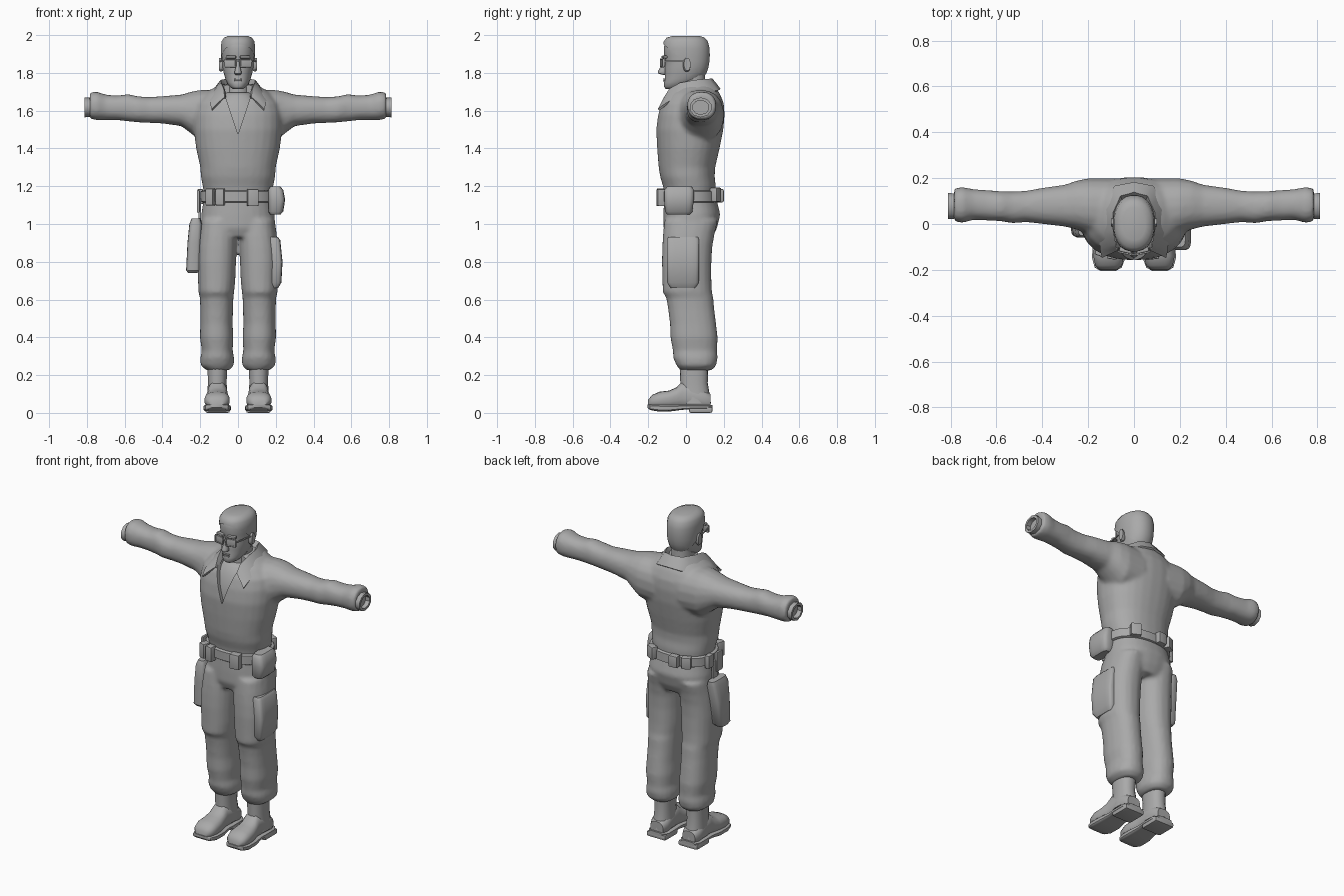
import bpy, bmesh, math
from mathutils import Vector, Matrix

grey = bpy.data.materials.new("plain_grey")
grey.diffuse_color = (0.4, 0.4, 0.4, 1)


def finish(name, bm, angle=40):
    """Turn a bmesh into a smooth shaded object with sharp creases."""
    bmesh.ops.recalc_face_normals(bm, faces=bm.faces)
    me = bpy.data.meshes.new(name)
    bm.to_mesh(me)
    bm.free()
    me.materials.append(grey)
    me.shade_smooth()
    me.set_sharp_from_angle(angle=math.radians(angle))
    ob = bpy.data.objects.new(name, me)
    bpy.context.collection.objects.link(ob)
    return ob


def loft(bm, axis, rings, n=20, p=2.3, caps=True, s=1):
    """Skin rounded sections: (position, min u, max u, min v, max v); s mirrors x."""
    loops = []
    for t, u0, u1, v0, v1 in rings:
        loop = []
        for i in range(n):
            a = 2 * math.pi * (i + 0.5) / n
            c, d = math.cos(a), math.sin(a)
            u = (u0 + u1) / 2 + (u1 - u0) / 2 * math.copysign(abs(c) ** (2 / p), c)
            v = (v0 + v1) / 2 + (v1 - v0) / 2 * math.copysign(abs(d) ** (2 / p), d)
            x, y, z = {"x": (t, u, v), "y": (u, t, v), "z": (u, v, t)}[axis]
            loop.append(bm.verts.new((x * s, y, z)))
        loops.append(loop)
    for a, b in zip(loops, loops[1:]):
        for i in range(n):
            j = (i + 1) % n
            bm.faces.new((a[i], a[j], b[j], b[i]))
    if caps:
        bm.faces.new(loops[0][::-1])
        bm.faces.new(loops[-1])
    return bm


def sym(rings):
    """Rings symmetric in x: (z, half width, y0, y1)."""
    return [(z, -h, h, a, b) for z, h, a, b in rings]


def box(name, pos, size, bevel=0.01, turn=0, tilt=0):
    bm = bmesh.new()
    bmesh.ops.create_cube(bm, size=1)
    bmesh.ops.scale(bm, vec=size, verts=bm.verts)
    bmesh.ops.bevel(bm, geom=bm.edges[:], offset=bevel, segments=2, affect='EDGES', profile=0.6)
    m = Matrix.Translation(pos) @ Matrix.Rotation(turn, 4, 'Z') @ Matrix.Rotation(tilt, 4, 'Y')
    bmesh.ops.transform(bm, matrix=m, verts=bm.verts)
    return finish(name, bm)


def apply_modifiers(ob, angle):
    dg = bpy.context.evaluated_depsgraph_get()
    me = bpy.data.meshes.new_from_object(ob.evaluated_get(dg))
    ob.modifiers.clear()
    ob.data = me
    me.shade_smooth()
    me.set_sharp_from_angle(angle=math.radians(angle))


def fuse(ob, cutter=None):
    """Blend overlapping cloth volumes into one skin, then cut it."""
    m = ob.modifiers.new("skin", 'REMESH')
    m.mode, m.voxel_size = 'VOXEL', 0.011
    m = ob.modifiers.new("soften", 'SMOOTH')
    m.factor, m.iterations = 0.5, 5
    if cutter:
        m = ob.modifiers.new("cut", 'BOOLEAN')
        m.operation, m.object, m.solver = 'DIFFERENCE', cutter, 'EXACT'
        cutter.hide_render = True
        cutter.hide_set(True)
    apply_modifiers(ob, 50)


# jacket: torso and sleeves, with a V neck cut
torso = [(1.13, .175, -.11, .155), (1.2, .187, -.122, .158), (1.25, .197, -.137, .152),
         (1.3, .2, -.145, .155), (1.4, .222, -.153, .178), (1.5, .235, -.158, .198),
         (1.58, .235, -.148, .205), (1.64, .22, -.13, .2), (1.69, .175, -.1, .18),
         (1.72, .13, -.07, .16), (1.74, .09, -.04, .13)]
sleeve = [(.08, -.07, .2, 1.43, 1.71), (.2, -.045, .2, 1.44, 1.71), (.25, -.025, .19, 1.48, 1.70),
          (.3, -.012, .172, 1.518, 1.685), (.4, 0, .158, 1.532, 1.677), (.47, .008, .145, 1.535, 1.672),
          (.53, .003, .142, 1.538, 1.676), (.58, .012, .143, 1.543, 1.688), (.64, .015, .148, 1.55, 1.68),
          (.7, .018, .152, 1.55, 1.685), (.75, .004, .162, 1.55, 1.702), (.785, .012, .155, 1.557, 1.695)]
bm = loft(bmesh.new(), "z", sym(torso), 28)
for s in (-1, 1):
    loft(bm, "x", sleeve, 18, s=s)
jacket = finish("jacket", bm)

bm = bmesh.new()
tri = [(0, 1.475), (.078, 1.71), (.06, 1.8), (-.06, 1.8), (-.078, 1.71)]
front = bm.faces.new([bm.verts.new((x, -.3, z)) for x, z in tri])
ext = bmesh.ops.extrude_face_region(bm, geom=[front])
bmesh.ops.translate(bm, vec=(0, .27, 0), verts=[v for v in ext["geom"] if isinstance(v, bmesh.types.BMVert)])
fuse(jacket, finish("neck_cutter", bm))

# undershirt showing in the neck opening
shirt = [(1.42, .15, -.135, .1), (1.5, .15, -.138, .1), (1.58, .15, -.127, .1),
         (1.64, .12, -.105, .1), (1.68, .085, -.08, .1), (1.695, .07, -.062, .1)]
finish("undershirt", loft(bmesh.new(), "z", sym(shirt), 24))

# trousers: hips and two legs
hips = [(.93, .16, -.1, .14), (.98, .195, -.12, .165), (1.05, .195, -.12, .182), (1.1, .187, -.118, .17),
        (1.16, .182, -.115, .155)]
leg = [(.225, .045, .165, -.03, .135), (.25, .022, .198, -.05, .16), (.29, .02, .2, -.068, .168),
       (.33, .028, .192, -.07, .165), (.4, .024, .202, -.083, .168), (.47, .028, .2, -.085, .16),
       (.55, .026, .2, -.095, .15), (.61, .024, .202, -.105, .145), (.64, .02, .21, -.124, .138),
       (.7, .014, .212, -.125, .135), (.8, .01, .215, -.128, .135), (.88, .006, .212, -.126, .14),
       (.95, .003, .205, -.122, .152), (1.02, .01, .195, -.115, .17)]
bm = loft(bmesh.new(), "z", sym(hips), 28)
for s in (-1, 1):
    loft(bm, "z", leg, 20, s=s)
fuse(finish("trousers", bm))

foot = [(-.2, .075, .15, .03, .07), (-.18, .052, .17, .025, .095), (-.14, .043, .178, .02, .112),
        (-.09, .045, .175, .02, .118), (-.05, .052, .167, .02, .135), (-.02, .055, .163, .02, .165),
        (.04, .054, .164, .02, .15), (.1, .052, .166, .02, .12), (.13, .065, .152, .02, .1)]
sole = [(-.205, .08, .145, .028, .045), (-.19, .053, .172, .015, .045), (-.15, .038, .183, .008, .044),
        (-.08, .037, .182, .008, .042), (-.02, .046, .172, .016, .042), (.03, .042, .174, .02, .042),
        (.11, .042, .174, .02, .042), (.14, .065, .155, .02, .042)]
for s, side in ((-1, "left"), (1, "right")):
    # boots
    bm = loft(bmesh.new(), "y", foot, 18, 2.5, s=s)
    finish(side + "_boot_foot", bm)
    bm = loft(bmesh.new(), "z", [(.05, .054, .166, -.03, .132), (.1, .055, .163, -.03, .125),
                                 (.16, .06, .16, -.03, .115), (.25, .055, .162, -.034, .118)], 18, s=s)
    finish(side + "_boot_shaft", bm)
    finish(side + "_sole", loft(bmesh.new(), "y", sole, 16, 5, s=s))
    box(side + "_heel", (s * .108, .078, .016), (.13, .125, .032), .012)
    # open sleeve cuffs
    bm = loft(bmesh.new(), "x", [(.76, .022, .135, 1.567, 1.668), (.812, .018, .138, 1.565, 1.67),
                                 (.812, .034, .122, 1.58, 1.655), (.775, .034, .122, 1.58, 1.655)], 10, 2, False, s)
    finish(side + "_cuff", bm)
    # ears
    bm = loft(bmesh.new(), "x", [(.07, -.012, .016, 1.815, 1.865), (.09, -.016, .024, 1.805, 1.88),
                                 (.101, -.01, .024, 1.812, 1.88)], 12, s=s)
    finish(side + "_ear", bm)
    # glasses: frame bars around a thin lens, with a temple arm
    box(side + "_lens", (s * .04, -.125, 1.853), (.054, .006, .036), .002, s * .22)
    for dz in (-.02, .02):
        box(side + "_frame_bar", (s * .04, -.126, 1.853 + dz), (.06, .01, .007), .002, s * .22)
    for dx in (-.029, .029):
        box(side + "_frame_post", (s * (.04 + dx), -.126 + dx * .22, 1.853), (.006, .01, .04), .002)
    box(side + "_temple", (s * .084, -.057, 1.862), (.006, .125, .009), .002, -s * .17)
    # brow
    box(side + "_brow", (s * .037, -.114, 1.884), (.055, .022, .014), .006, s * .22)

# neck and head
neck = [(1.6, .075, -.06, .12), (1.69, .064, -.05, .105), (1.74, .06, -.05, .1), (1.8, .06, -.05, .1)]
finish("neck", loft(bmesh.new(), "z", sym(neck), 18))
skull = [(1.715, .028, -.108, -.03), (1.728, .045, -.118, .01), (1.75, .06, -.116, .05),
         (1.77, .068, -.113, .085), (1.8, .076, -.112, .105), (1.83, .082, -.112, .115),
         (1.86, .084, -.108, .12), (1.89, .086, -.116, .122), (1.93, .087, -.118, .121),
         (1.96, .083, -.113, .112), (1.98, .07, -.098, .095), (1.99, .045, -.065, .068)]
finish("head", loft(bmesh.new(), "z", sym(skull), 24, 2.2), 60)

# cropped hair, trimmed along a slanted hairline
crown = [(z + (.006 if z > 1.95 else 0), h + .005, a - .006, b + .005) for z, h, a, b in skull[2:]]
bm = loft(bmesh.new(), "z", sym(crown), 24, 2.2)
bmesh.ops.bisect_plane(bm, geom=bm.verts[:] + bm.edges[:] + bm.faces[:], plane_co=(0, -.1, 1.935),
                       plane_no=(0, .62, .78), clear_inner=True)
finish("hair", bm, 60)

# nose and lips
bm = loft(bmesh.new(), "z", [(1.79, -.014, .014, -.125, -.1), (1.797, -.021, .021, -.147, -.1),
                             (1.81, -.018, .018, -.148, -.1), (1.84, -.011, .011, -.13, -.1),
                             (1.872, -.009, .009, -.12, -.1)], 10, 2)
finish("nose", bm, 60)
for z in (1.758, 1.768):
    box("lip", (0, -.114, z), (.042, .014, .007), .003)
box("glasses_bridge", (0, -.134, 1.862), (.024, .006, .006), .002)

# folded collar: stand, fold and fall edges running from back to front points
half = [((0, .1, 1.72), (0, .138, 1.765), (0, .178, 1.712)),
        ((.05, .09, 1.72), (.058, .122, 1.763), (.082, .163, 1.703)),
        ((.078, .04, 1.72), (.092, .05, 1.757), (.133, .07, 1.695)),
        ((.076, -.02, 1.71), (.09, -.03, 1.742), (.146, -.04, 1.675)),
        ((.068, -.07, 1.69), (.078, -.085, 1.712), (.146, -.105, 1.635)),
        ((.07, -.1, 1.655), (.074, -.112, 1.668), (.138, -.145, 1.605))]
rows = [[(-x, y, z) for x, y, z in r] for r in half[:0:-1]] + half
bm = bmesh.new()
grid = [[bm.verts.new(c) for c in r] for r in rows]
for a, b in zip(grid, grid[1:]):
    for i in range(2):
        bm.faces.new((a[i], a[i + 1], b[i + 1], b[i]))
collar = finish("collar", bm)
m = collar.modifiers.new("subdivide", 'SUBSURF')
m.levels = m.render_levels = 1
m.subdivision_type = 'SIMPLE'
m = collar.modifiers.new("thickness", 'SOLIDIFY')
m.thickness, m.offset = 0.012, 0
apply_modifiers(collar, 40)

# belt
finish("belt", loft(bmesh.new(), "z", sym([(1.115, .19, -.126, .165), (1.12, .199, -.133, .174),
                                           (1.172, .199, -.133, .172), (1.177, .19, -.126, .16)]), 28))
# belt pouches: x, y, z, width, depth, height, turn
for x, y, z, w, d, h, turn in [(-.145, -.115, 1.143, .042, .05, .09, -.35), (-.094, -.131, 1.143, .045, .045, .09, -.15),
                               (.078, -.132, 1.14, .06, .045, .09, .12), (.12, .157, 1.155, .06, .04, .075, -.45),
                               (-.045, .178, 1.15, .055, .04, .07, .1), (-.115, .16, 1.15, .055, .04, .07, .45),
                               (-.2, .06, 1.145, .03, .05, .08, 0), (-.21, -.02, 1.12, .016, .06, .12, 0)]:
    box("belt_pouch", (x, y, z), (w, d, h), .007, turn)
finish("side_bag", loft(bmesh.new(), "z", [(1.05, .17, .225, -.1, .02), (1.065, .16, .24, -.112, .035),
                                           (1.13, .16, .25, -.115, .042), (1.18, .16, .24, -.115, .042),
                                           (1.198, .17, .225, -.1, .03)], 16, 4))

# thigh holster with its hanger strap, and the cargo pocket
finish("holster", loft(bmesh.new(), "z", [(.74, -.265, -.215, -.04, .03), (.755, -.275, -.2, -.055, .045),
                                          (.9, -.268, -.195, -.06, .065), (1.0, -.258, -.19, -.06, .085),
                                          (1.03, -.245, -.2, -.05, .085)], 16, 4))
box("holster_strap", (-.203, .01, 1.06), (.014, .05, .15), .005)
finish("cargo_pocket", loft(bmesh.new(), "z", [(.66, .17, .212, -.08, .05), (.69, .17, .23, -.1, .068),
                                               (.8, .17, .236, -.102, .07), (.915, .16, .224, -.102, .07),
                                               (.93, .16, .212, -.095, .065)], 16, 5))
